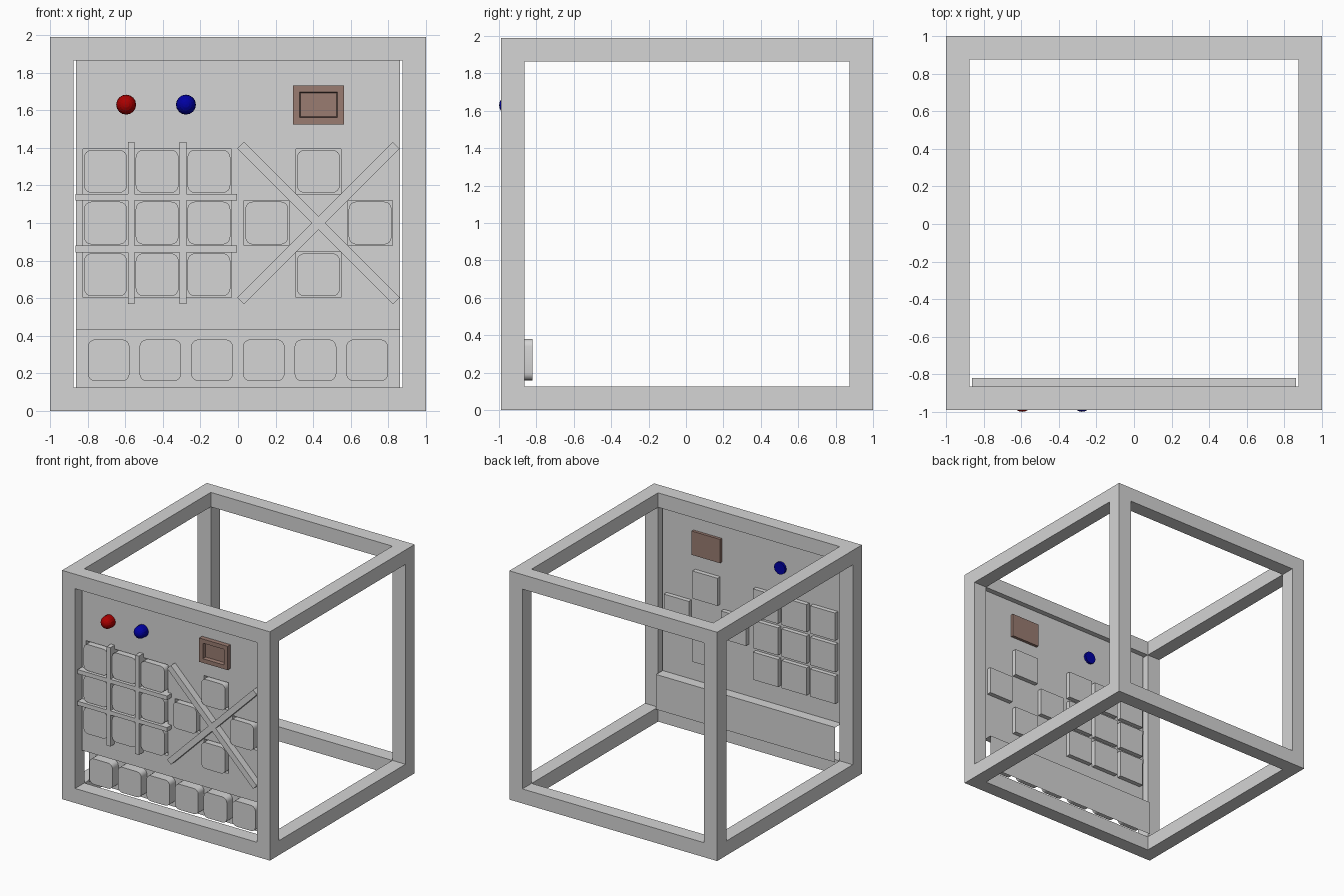
import bpy, bmesh, math
from mathutils import Vector, Matrix

cube = bpy.data.objects.get("Cube")
if cube:
    bpy.data.objects.remove(cube, do_unlink=True)


def material(name, rgb):
    m = bpy.data.materials.new(name)
    m.use_nodes = True
    m.diffuse_color = (*rgb, 1)
    m.node_tree.nodes["Principled BSDF"].inputs["Base Color"].default_value = (*rgb, 1)
    return m


GREY = material("light grey", (0.66, 0.66, 0.66))
RED = material("red", (0.4, 0.0, 0.0))
BLUE = material("blue", (0.0, 0.0, 0.36))
BROWN = material("brown", (0.32, 0.2, 0.165))

PANEL_Y, POCKET_Y, TRAY_Y = -0.91, -0.87, -0.82
HALF, SHELF_Z = 0.862, 0.43


def finish(bm, name, mat, smooth=False):
    mesh = bpy.data.meshes.new(name)
    bm.to_mesh(mesh)
    bm.free()
    mesh.materials.append(mat)
    ob = bpy.data.objects.new(name, mesh)
    bpy.context.collection.objects.link(ob)
    if smooth:
        bpy.ops.object.select_all(action='DESELECT')
        ob.select_set(True)
        bpy.context.view_layer.objects.active = ob
        bpy.ops.object.shade_smooth_by_angle(angle=math.radians(30))
    return ob


def box_mesh(lo, hi):
    lo, hi = Vector(lo), Vector(hi)
    bm = bmesh.new()
    bmesh.ops.create_cube(bm, size=1)
    for v in bm.verts:
        v.co = (lo + hi) / 2 + v.co * (hi - lo)
    bm.normal_update()
    return bm


def button(name, x, z, size, back):
    """Square key with rounded corners."""
    h = size / 2
    bm = box_mesh((x - h, back - 0.08, z - h), (x + h, back, z + h))
    corners = [e for e in bm.edges
               if abs(e.verts[0].co.y - e.verts[1].co.y) > 0.01]
    bmesh.ops.bevel(bm, geom=corners, offset=0.04, segments=4,
                    profile=0.5, affect='EDGES')
    finish(bm, name, GREY, smooth=True)


def bar(name, x, z, length, angle=0):
    """Divider strip on the panel front, turned about the y axis."""
    w = 0.05 if angle % 90 else 0.036
    bm = box_mesh((-length / 2, -0.97, -w / 2), (length / 2, PANEL_Y, w / 2))
    bm.transform(Matrix.Translation((x, 0, z)) @
                 Matrix.Rotation(math.radians(angle), 4, 'Y'))
    finish(bm, name, GREY)


def knob(name, x, z, mat):
    """Domed push knob turned about the y axis."""
    r, mid, back = 0.053, -0.946, -0.89
    pts = [(0, back), (r, back)]
    for i in range(6):
        a = i * math.pi / 10
        pts.append((r * math.cos(a), mid - r * math.sin(a)))
    bm = bmesh.new()
    vs = [bm.verts.new((x + px, py, z)) for px, py in pts]
    edges = [bm.edges.new(pair) for pair in zip(vs, vs[1:])]
    bmesh.ops.spin(bm, geom=vs + edges, cent=(x, 0, z), axis=(0, 1, 0),
                   angle=math.tau, steps=16)
    bmesh.ops.remove_doubles(bm, verts=bm.verts, dist=0.0005)
    bmesh.ops.recalc_face_normals(bm, faces=bm.faces)
    finish(bm, name, mat)


# Open cube frame: inset every side, push the openings inward, remove the caps
T = 0.126
bm = box_mesh((-1, -0.99, 0), (1, 1, 1.99))
sides = list(bm.faces)
bmesh.ops.inset_individual(bm, faces=sides, thickness=T, use_even_offset=True)
caps = bmesh.ops.extrude_discrete_faces(bm, faces=sides)["faces"]
for f in caps:
    f.normal_update()
    shift = f.normal * -T
    bmesh.ops.translate(bm, vec=shift, verts=f.verts)
bmesh.ops.delete(bm, geom=caps, context='FACES')
bmesh.ops.remove_doubles(bm, verts=bm.verts, dist=0.001)
bmesh.ops.recalc_face_normals(bm, faces=bm.faces)
finish(bm, "cube_frame", GREY)

# Key positions: a three by three grid and a diamond of four
STEP, POCKET = 0.275, 0.24
cols = [-0.705 + STEP * i for i in range(3)]
rows = [0.725 + STEP * i for i in range(3)]
cross = (0.428, 1.0)
spots = [(x, z) for x in cols for z in rows]
spots += [(cross[0] + dx * STEP, cross[1] + dz * STEP)
          for dx, dz in ((0, 1), (0, -1), (1, 0), (-1, 0))]

# Front panel sheet with a square pocket behind each key
h = POCKET / 2
xs = sorted({round(x + s, 4) for x, z in spots for s in (-h, h)} | {-HALF, HALF})
zs = sorted({round(z + s, 4) for x, z in spots for s in (-h, h)} | {SHELF_Z, 1.866})
bm = bmesh.new()
grid = [[bm.verts.new((x, PANEL_Y, z)) for x in xs] for z in zs]
pockets = []
for j in range(len(zs) - 1):
    for i in range(len(xs) - 1):
        f = bm.faces.new((grid[j][i], grid[j][i + 1],
                          grid[j + 1][i + 1], grid[j + 1][i]))
        c = f.calc_center_median()
        if any(abs(c.x - x) < 0.01 and abs(c.z - z) < 0.01 for x, z in spots):
            pockets.append(f)
floors = bmesh.ops.extrude_discrete_faces(bm, faces=pockets)["faces"]
for f in floors:
    for v in f.verts:
        v.co.y = POCKET_Y - 0.001
finish(bm, "front_panel", GREY)

# Recessed tray sheet below the panel, open at the ends and bottom
bm = bmesh.new()
profile = [(PANEL_Y, SHELF_Z), (TRAY_Y, SHELF_Z), (TRAY_Y, 0.126)]
rails = [[bm.verts.new((x, y, z)) for x in (-HALF, HALF)] for y, z in profile]
for a, b in zip(rails, rails[1:]):
    bm.faces.new((b[0], b[1], a[1], a[0]))
finish(bm, "lower_tray", GREY)

# Keys
for n, (x, z) in enumerate(spots):
    button(f"panel_key_{n + 1}", x, z, 0.228, POCKET_Y - 0.002)
for n in range(6):
    button(f"tray_key_{n + 1}", -0.688 + STEP * n, 0.27, 0.222, TRAY_Y - 0.001)

# Dividers: straight grid on the right half, diagonal cross on the left half
for s in (-0.5, 0.5):
    bar("grid_upright", cols[1] + s * STEP, 1.0, 0.86, 90)
    bar("grid_crossbar", -0.434, 1.0 + s * STEP, 0.86)
    bar("diagonal_bar", cross[0], cross[1], 1.17, s * 90)

# Knobs
knob("red_knob", -0.595, 1.63, RED)
knob("blue_knob", -0.277, 1.63, BLUE)

# Display block with a recessed screen
bm = box_mesh((0.292, -0.95, 1.525), (0.565, -0.885, 1.732))
front = [f for f in bm.faces if f.normal.y < -0.9]
bmesh.ops.inset_individual(bm, faces=front, thickness=0.036, use_even_offset=True)
bmesh.ops.inset_individual(bm, faces=front, thickness=0.005, depth=-0.03,
                           use_even_offset=True)
finish(bm, "display_block", BROWN)
